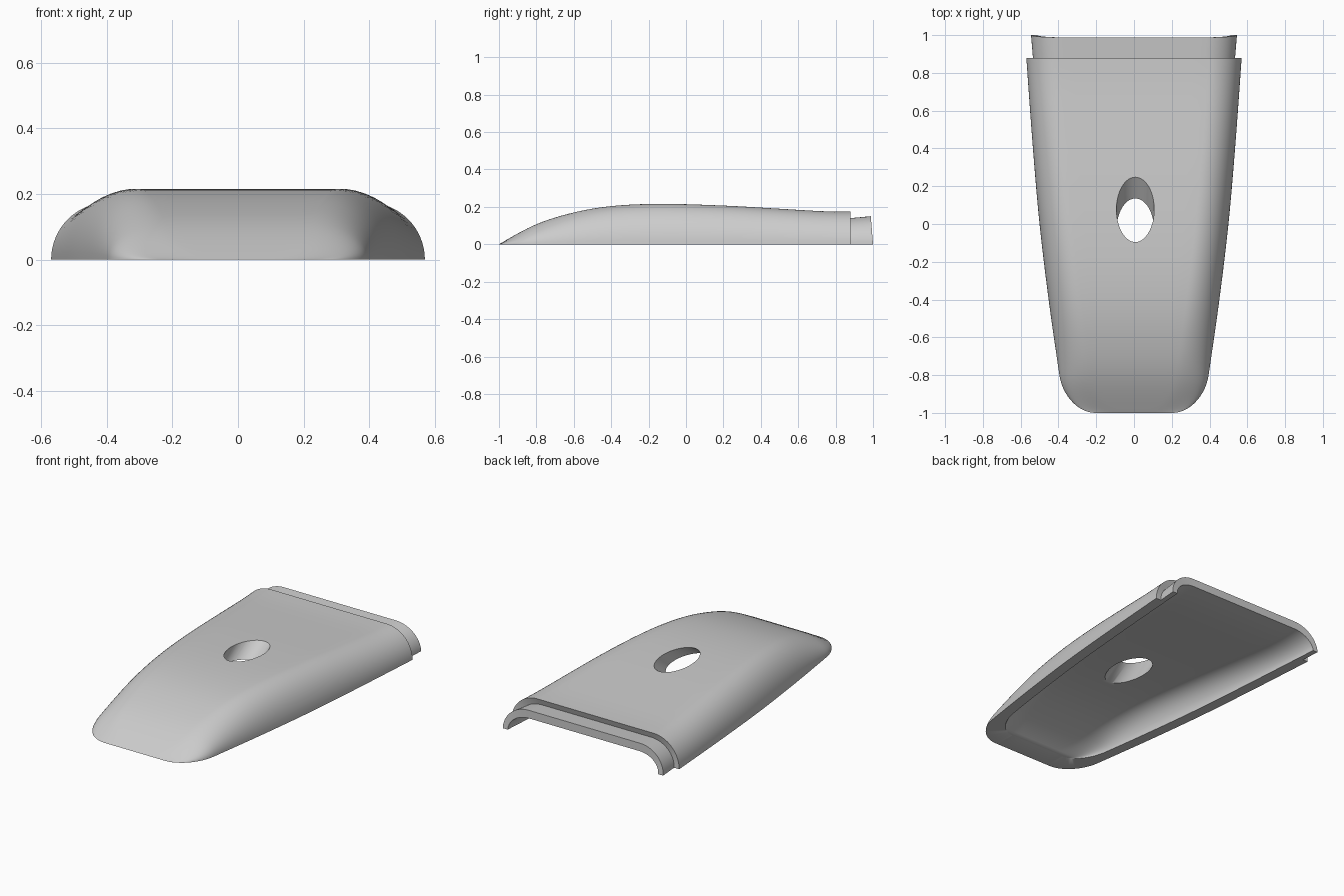
import bpy
import bmesh
from math import sin, cos, pi, sqrt
from mathutils import Vector

if "Cube" in bpy.data.objects:
    bpy.data.objects.remove(bpy.data.objects["Cube"])

BACK, LIP_END = 0.88, 1.0
INNER_FRONT = -0.87

# (y, half width) and (y, height) along the cover
WIDTH = [(-1, .365), (-.8, .395), (-.4, .452), (0, .5), (.4, .535), (.88, .57), (1.1, .585)]
HEIGHT = [(-1, 0), (-.8, .107), (-.6, .17), (-.4, .204), (-.15, .216),
          (.2, .207), (.5, .19), (.75, .176), (.9, .175), (1.1, .188)]


def curve(points, y):
    """Smooth interpolation through the points."""
    n = len(points)
    i = max(k for k in range(n - 1) if points[k][0] <= y or k == 0)

    def slope(k):
        a, b = points[max(k - 1, 0)], points[min(k + 1, n - 1)]
        return (b[1] - a[1]) / (b[0] - a[0])

    (y0, a), (y1, b) = points[i], points[i + 1]
    d = y1 - y0
    t = (y - y0) / d
    m0, m1 = slope(i) * d, slope(i + 1) * d
    if i == 0:
        m0 = 1.5 * (b - a) - 0.5 * m1
    return (a * (2 * t**3 - 3 * t**2 + 1) + m0 * (t**3 - 2 * t**2 + t)
            + b * (3 * t**2 - 2 * t**3) + m1 * (t**3 - t**2))


def half_width(y, front, corner):
    """Side curve with a rounded front corner."""
    s = min((y - front) / 0.2, 1)
    return curve(WIDTH, y) - corner * (1 - sqrt(max(0, 1 - (1 - s) ** 2)))


def section(y, w, h, r, slant=0):
    """Flat-topped arch from the left foot to the right foot."""
    arc, flat = 16, 10
    half = [(w - r + r * cos(a), h * sin(a)) for a in (k * pi / 2 / arc for k in range(arc + 1))]
    top = [((w - r) * (1 - 2 * k / flat), h) for k in range(1, flat)]
    pts = half + top + [(-x, z) for x, z in reversed(half)]
    return [Vector((x, y - slant * (z / h if h else 0), z)) for x, z in pts]


def stations(a, b, n):
    return [a + (b - a) * (k / n) ** 1.8 for k in range(n + 1)]


rows = []
# Outer skin
for y in stations(-1, BACK, 44):
    rows.append(section(y, half_width(y, -1, .16), max(curve(HEIGHT, y), 0), .175,
                        .012 if y == BACK else 0))
# Stepped rear lip
rows.append(section(BACK, .535, .139, .165, .012))
rows.append(section(LIP_END, .545, .15, .165, .012))
# Inner skin, back to front
for y in reversed(stations(INNER_FRONT, LIP_END, 40)):
    h = 0 if y == INNER_FRONT else max(curve(HEIGHT, y) - .08, .001)
    rows.append(section(y, half_width(y, INNER_FRONT, .13) - .067, h, .135,
                        .012 if y == LIP_END else 0))

bm = bmesh.new()
grid = [[bm.verts.new(p) for p in row] for row in rows]
for a, b in zip(grid, grid[1:]):
    for k in range(len(a) - 1):
        bm.faces.new((a[k], b[k], b[k + 1], a[k + 1]))
# Flat underside rim
rim = ([r[0] for r in grid] + grid[-1][1:-1]
       + [r[-1] for r in reversed(grid)] + grid[0][-2:0:-1])
rim_face = bm.faces.new(rim[::-1])
bmesh.ops.triangulate(bm, faces=[rim_face])
mesh = bpy.data.meshes.new("cover_shell")
bm.to_mesh(mesh)
bm.free()
cover = bpy.data.objects.new("cover_shell", mesh)
bpy.context.collection.objects.link(cover)

# Material
grey = bpy.data.materials.new("plain_grey")
grey.use_nodes = True
colour = (.6, .6, .6, 1)
grey.diffuse_color = colour
grey.node_tree.nodes["Principled BSDF"].inputs["Base Color"].default_value = colour
mesh.materials.append(grey)

# Slanted round hole
axis = Vector((0, .83, .555))
bpy.ops.mesh.primitive_cylinder_add(vertices=64, radius=.1, depth=.8, location=(.007, .08, .213),
                                    rotation=axis.to_track_quat('Z', 'Y').to_euler())
cutter = bpy.context.object
cutter.name = "hole_cutter"
cutter.hide_render = True
cutter.data.materials.append(grey)

bpy.ops.object.select_all(action='DESELECT')
bpy.context.view_layer.objects.active = cover
cover.select_set(True)
cut = cover.modifiers.new("hole", 'BOOLEAN')
cut.operation = 'DIFFERENCE'
cut.solver = 'EXACT'
cut.object = cutter
bpy.ops.object.modifier_apply(modifier=cut.name)
bpy.data.objects.remove(cutter)
bpy.ops.object.shade_smooth_by_angle(angle=.6)
